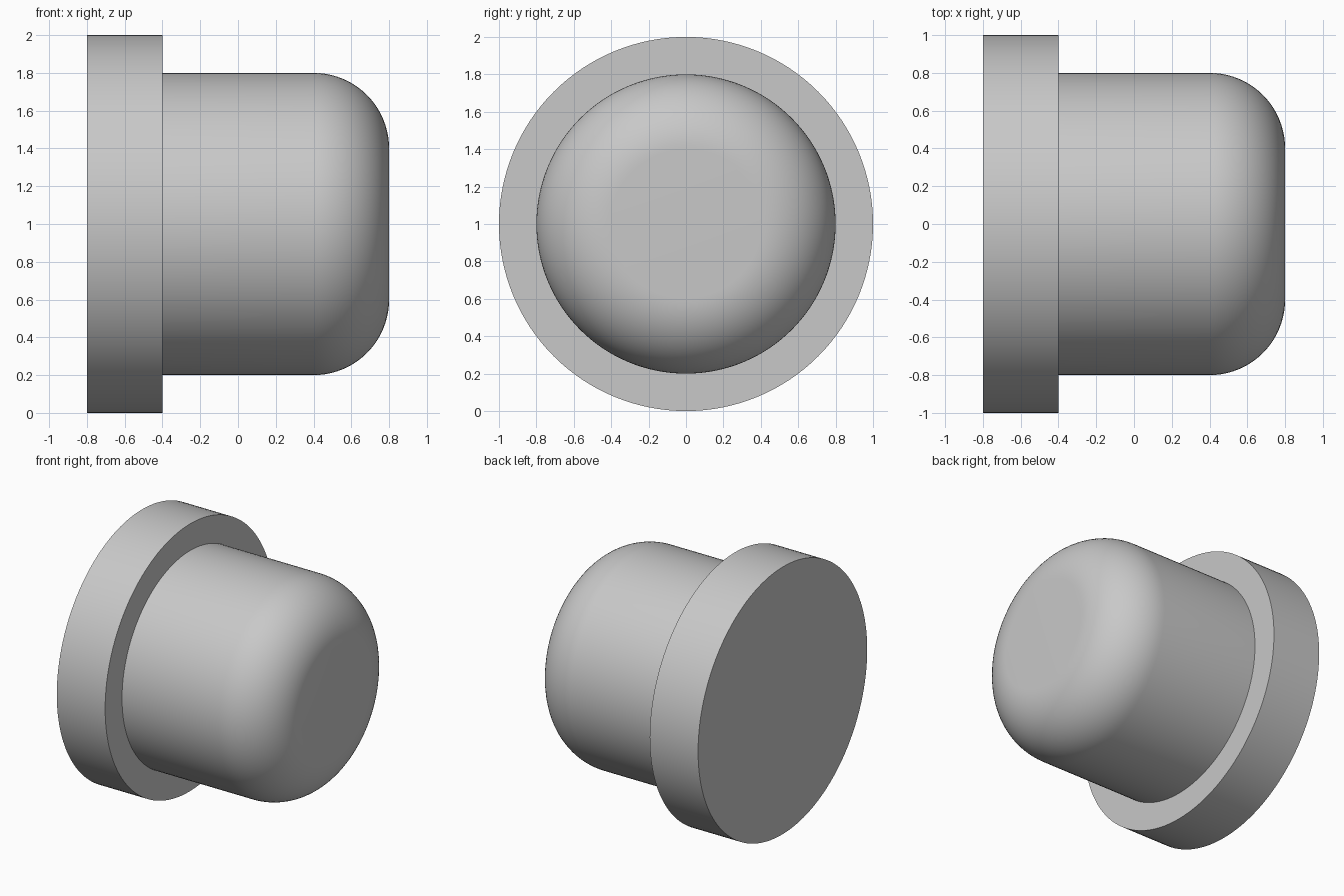
import bpy
import bmesh
from math import sin, cos, pi, radians
from mathutils import Matrix, Vector

cube = bpy.data.objects.get("Cube")
if cube:
    bpy.data.objects.remove(cube, do_unlink=True)

SEGMENTS = 128
FILLET_STEPS = 20

grey = bpy.data.materials.new("light grey")
grey.use_nodes = True
colour = (0.58, 0.58, 0.58, 1)
grey.diffuse_color = colour
grey.node_tree.nodes["Principled BSDF"].inputs["Base Color"].default_value = colour


def lathe_x(name, profile, axis_z):
    """Revolve (x, radius) points around a horizontal axis; the ends are capped."""
    bm = bmesh.new()
    rings = []
    for x, r in profile:
        rings.append([
            bm.verts.new((x, r * cos(2 * pi * i / SEGMENTS),
                          axis_z + r * sin(2 * pi * i / SEGMENTS)))
            for i in range(SEGMENTS)])
    for a, b in zip(rings, rings[1:]):
        for i in range(SEGMENTS):
            j = (i + 1) % SEGMENTS
            bm.faces.new((a[i], a[j], b[j], b[i]))
    bm.faces.new(rings[0])
    bm.faces.new(rings[-1])
    bmesh.ops.recalc_face_normals(bm, faces=bm.faces)
    mesh = bpy.data.meshes.new(name)
    bm.to_mesh(mesh)
    bm.free()
    mesh.materials.append(grey)
    obj = bpy.data.objects.new(name, mesh)
    bpy.context.collection.objects.link(obj)
    bpy.ops.object.select_all(action='DESELECT')
    obj.select_set(True)
    bpy.context.view_layer.objects.active = obj
    bpy.ops.object.shade_smooth_by_angle(angle=radians(30))
    return obj


# Wide flange disc, stepping down to a round plug with a filleted end
flange_r, plug_r, fillet = 1.0, 0.8, 0.4
back, step, tip = -0.8, -0.4, 0.8
profile = [(back, flange_r), (step, flange_r), (step, plug_r)]
for k in range(FILLET_STEPS + 1):
    t = 0.5 * pi * k / FILLET_STEPS
    profile.append((tip - fillet + fillet * sin(t),
                    plug_r - fillet + fillet * cos(t)))

lathe_x("flanged_plug", profile, flange_r)
